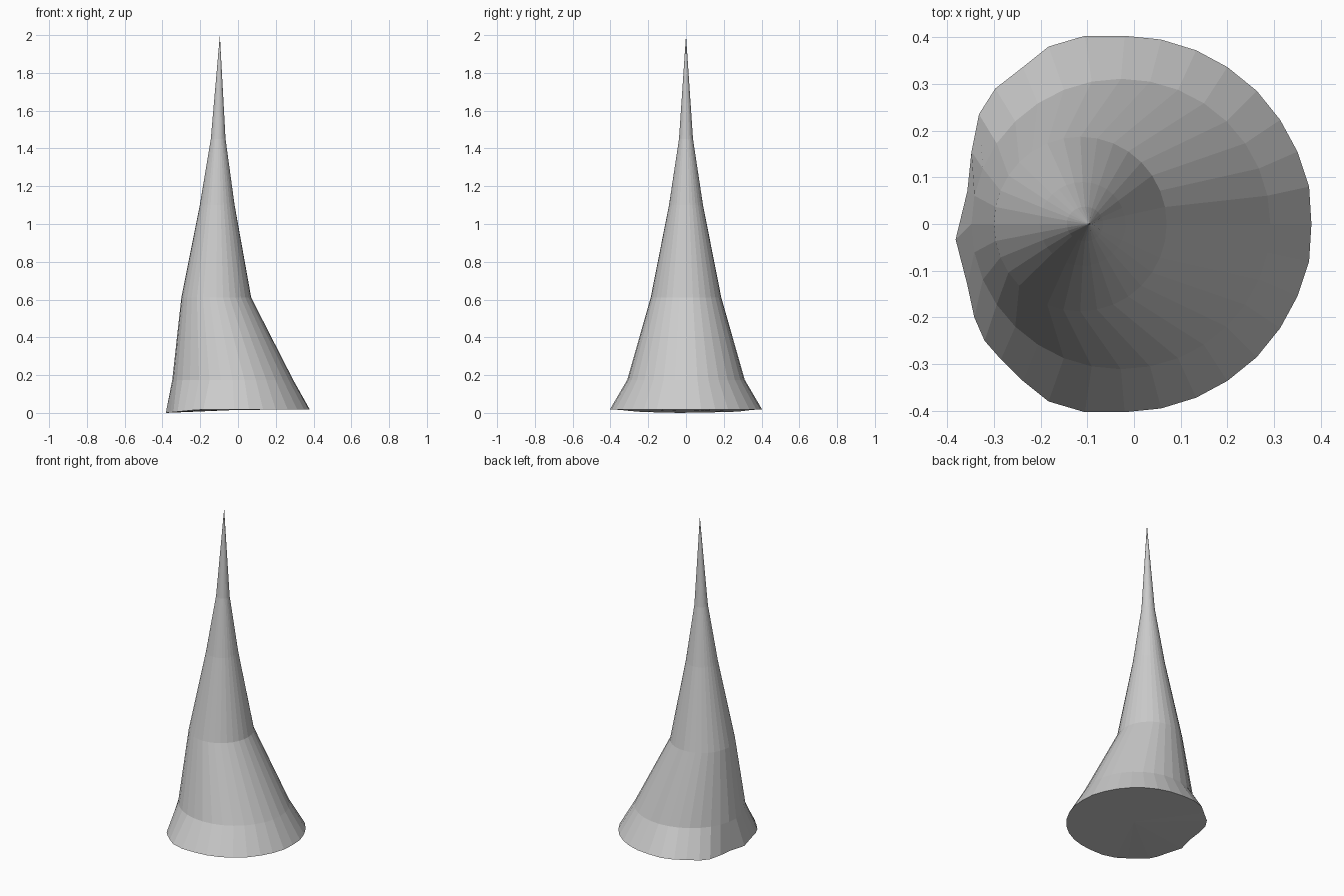
import bpy, bmesh
from math import cos, sin, pi

if "Cube" in bpy.data.objects:
    bpy.data.objects.remove(bpy.data.objects["Cube"])

N = 32
# Slightly irregular rim: right side mirrored front to back, left side dented
half = [(.375, .08), (.35, .155), (.313, .223), (.263, .285), (.2, .336), (.133, .372),
        (.058, .395), (-.02, .403), (-.105, .403), (-.183, .38), (-.238, .336)]
left = [(-.297, .29), (-.332, .235), (-.348, .155), (-.357, .07), (-.382, -.033),
        (-.357, -.13), (-.342, -.2), (-.32, -.25), (-.285, -.29)]
rim = [(.38, 0)] + half + left + [(x, -y) for x, y in reversed(half)]

# Rings above the rim: centre x, radius x, radius y, height
rings = [(-.028, .32, .311, .175), (-.115, .185, .187, .61),
         (-.11, .092, .09, 1.1), (-.105, .039, .037, 1.45)]

bm = bmesh.new()
# The rim droops a little on its left side
loops = [[bm.verts.new((x, y, .018 * min(1, (x + .382) / .18))) for x, y in rim]]
for cx, rx, ry, z in rings:
    loops.append([bm.verts.new((cx + rx * cos(2 * pi * i / N), ry * sin(2 * pi * i / N), z))
                  for i in range(N)])

# Side walls
for a, b in zip(loops, loops[1:]):
    for i in range(N):
        j = (i + 1) % N
        bm.faces.new((a[i], a[j], b[j], b[i]))

# Pointed tip and closed underside
tip = bm.verts.new((-.096, 0, 2))
under = bm.verts.new((0, 0, .016))
for i in range(N):
    j = (i + 1) % N
    bm.faces.new((loops[-1][i], loops[-1][j], tip))
    bm.faces.new((loops[0][j], loops[0][i], under))
bmesh.ops.recalc_face_normals(bm, faces=bm.faces)

mesh = bpy.data.meshes.new("spike")
bm.to_mesh(mesh)
bm.free()
bpy.context.collection.objects.link(bpy.data.objects.new("spike", mesh))
